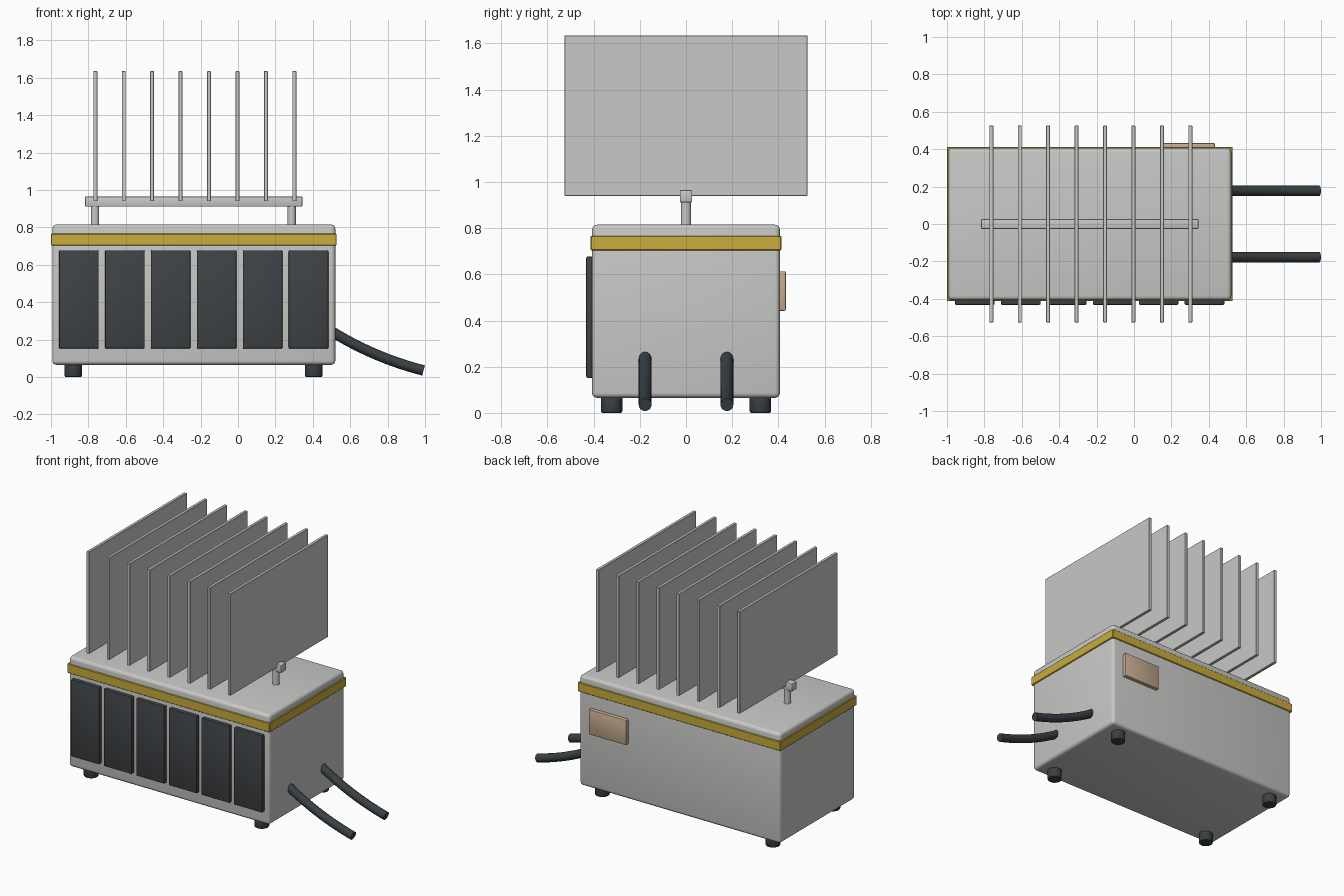
import bpy, math
from mathutils import Vector

if "Cube" in bpy.data.objects:
    bpy.data.objects.remove(bpy.data.objects["Cube"])


def material(name, r, g, b):
    m = bpy.data.materials.new(name)
    m.diffuse_color = (r, g, b, 1)
    m.use_nodes = True
    m.node_tree.nodes["Principled BSDF"].inputs["Base Color"].default_value = m.diffuse_color
    return m


GREY = material("light grey", 0.58, 0.58, 0.57)
GOLD = material("gold", 0.578, 0.413, 0.045)
TAN = material("tan", 0.578, 0.413, 0.283)
PANEL = material("dark panel", 0.05, 0.056, 0.062)
RUBBER = material("black rubber", 0.04, 0.05, 0.056)


def finish(name, mat, bevel, segments):
    ob = bpy.context.object
    ob.name = name
    ob.data.materials.append(mat)
    if bevel:
        mod = ob.modifiers.new("bevel", 'BEVEL')
        mod.width, mod.segments = bevel, segments
        mod.limit_method, mod.angle_limit = 'ANGLE', math.radians(50)
        bpy.ops.object.modifier_apply(modifier=mod.name)
    bpy.ops.object.shade_smooth_by_angle(angle=math.radians(35))
    return ob


def box(name, lo, hi, mat, bevel=0.0, segments=2):
    lo, hi = Vector(lo), Vector(hi)
    bpy.ops.mesh.primitive_cube_add(size=1, location=(lo + hi) / 2)
    bpy.context.object.scale = hi - lo
    bpy.ops.object.transform_apply(location=False, rotation=False, scale=True)
    return finish(name, mat, bevel, segments)


def cylinder(name, x, y, z0, z1, r, mat, bevel=0.0):
    bpy.ops.mesh.primitive_cylinder_add(vertices=32, radius=r, depth=z1 - z0,
                                        location=(x, y, (z0 + z1) / 2))
    return finish(name, mat, bevel, 2)


# Housing with the gold band around its top
box("housing", (-0.993, -0.407, 0.065), (0.52, 0.407, 0.815), GREY, 0.022, 4)
box("gold_band", (-1.0, -0.413, 0.703), (0.527, 0.413, 0.767), GOLD, 0.004, 1)

# Front panels
for i in range(6):
    x = -0.957 + i * 0.2456
    box(f"front_panel_{i + 1}", (x, -0.432, 0.152), (x + 0.212, -0.395, 0.677), PANEL, 0.006)

# Plate on the back
box("back_plate", (0.15, 0.395, 0.442), (0.433, 0.432, 0.613), TAN, 0.006)

# Feet
for x in (-0.881, 0.405):
    for y in (-0.322, 0.322):
        cylinder("foot", x, y, 0, 0.08, 0.046, RUBBER, 0.006)

# Posts and rail carrying the fins
for x in (-0.764, 0.287):
    cylinder("rail_post", x, 0, 0.80, 0.93, 0.022, GREY)
box("fin_rail", (-0.818, -0.027, 0.911), (0.345, 0.027, 0.965), GREY, 0.006)

# Upright fins
for i in range(8):
    x = -0.763 + i * 0.152
    box(f"fin_{i + 1}", (x - 0.0105, -0.526, 0.94), (x + 0.0105, 0.526, 1.635), GREY, 0.002, 1)

# Sagging hoses on the right side
start, mid, end = Vector((0.50, 0, 0.244)), Vector((0.73, 0, 0.102)), Vector((0.992, 0, 0.035))
for y in (-0.177, 0.177):
    cu = bpy.data.curves.new("hose", 'CURVE')
    cu.dimensions = '3D'
    cu.bevel_depth, cu.bevel_resolution, cu.use_fill_caps = 0.028, 6, True
    sp = cu.splines.new('POLY')
    sp.points.add(16)
    for i, p in enumerate(sp.points):
        t = i / 16
        v = start * (1 - t) ** 2 + mid * 2 * t * (1 - t) + end * t * t
        p.co = (v.x, y, v.z, 1)
    ob = bpy.data.objects.new("hose", cu)
    bpy.context.collection.objects.link(ob)
    bpy.ops.object.select_all(action='DESELECT')
    ob.select_set(True)
    bpy.context.view_layer.objects.active = ob
    bpy.ops.object.convert(target='MESH')
    finish("hose", RUBBER, 0, 1)
